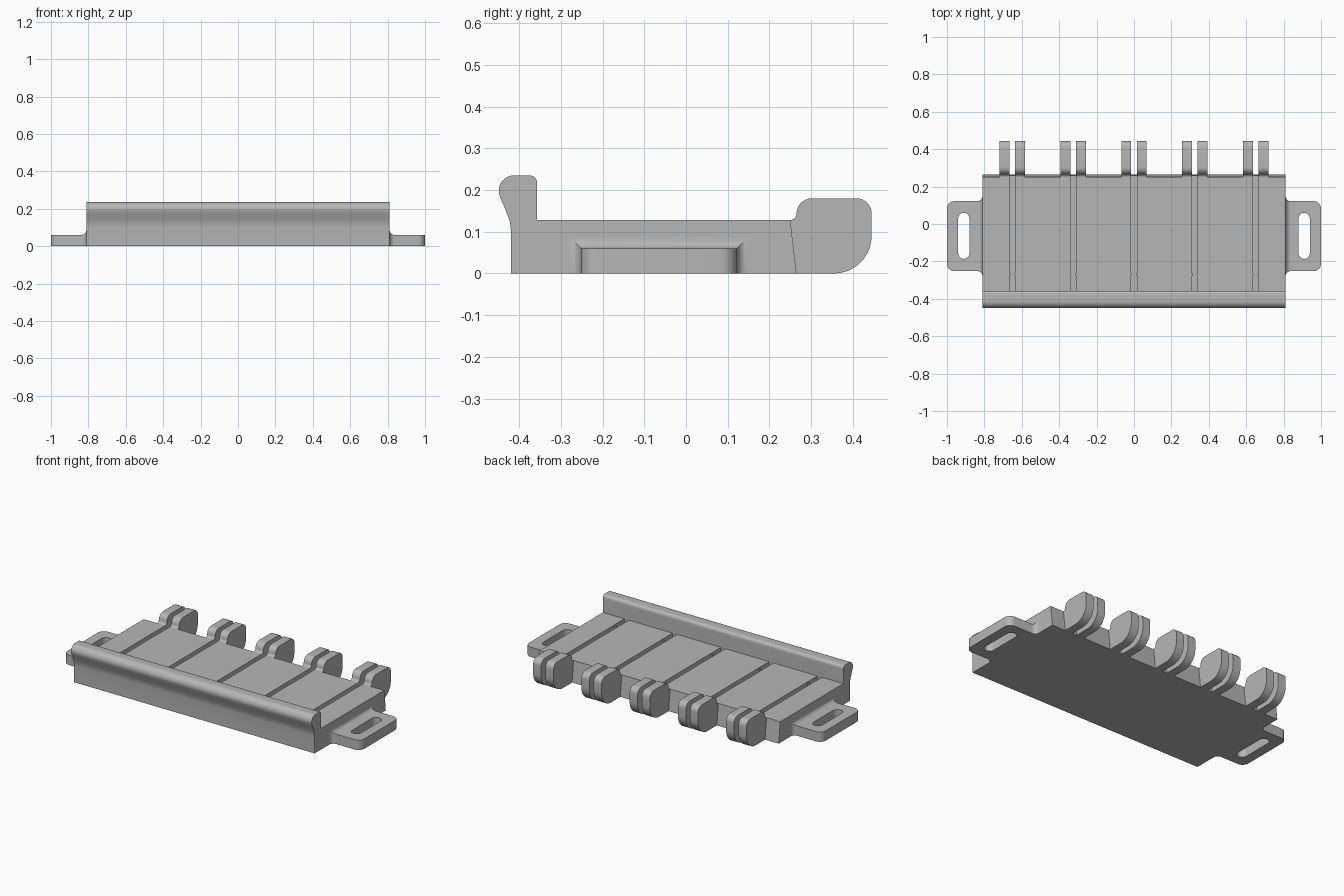
import bpy, bmesh
from math import sin, cos, radians, sqrt

cube = bpy.data.objects.get("Cube")
if cube:
    bpy.data.objects.remove(cube)

grey = bpy.data.materials.new("plain_grey")
grey.use_nodes = True
colour = (0.47, 0.47, 0.47, 1)
grey.diffuse_color = colour
grey.node_tree.nodes["Principled BSDF"].inputs["Base Color"].default_value = colour


def arc(cx, cy, r, a0, a1, n=10):
    return [(cx + r * cos(radians(a0 + (a1 - a0) * i / n)),
             cy + r * sin(radians(a0 + (a1 - a0) * i / n))) for i in range(n + 1)]


def loft(name, rings):
    """Skin a row of matching rings and close both ends."""
    bm = bmesh.new()
    rows = [[bm.verts.new(p) for p in ring] for ring in rings]
    n = len(rows[0])
    for a, b in zip(rows, rows[1:]):
        for i in range(n):
            j = (i + 1) % n
            bm.faces.new((a[i], a[j], b[j], b[i]))
    bm.faces.new(rows[0][::-1])
    bm.faces.new(rows[-1])
    bmesh.ops.recalc_face_normals(bm, faces=bm.faces)
    mesh = bpy.data.meshes.new(name)
    bm.to_mesh(mesh)
    bm.free()
    mesh.materials.append(grey)
    ob = bpy.data.objects.new(name, mesh)
    bpy.context.collection.objects.link(ob)
    return ob


def extrude_x(name, profile, x0, x1):
    return loft(name, [[(x, y, z) for y, z in profile] for x in (x0, x1)])


def cut(ob, cutter):
    mod = ob.modifiers.new("cut", "BOOLEAN")
    mod.operation = "DIFFERENCE"
    mod.solver = "EXACT"
    mod.object = cutter
    bpy.context.view_layer.objects.active = ob
    bpy.ops.object.modifier_apply(modifier=mod.name)
    bpy.data.objects.remove(cutter)


def smooth(ob):
    bpy.ops.object.select_all(action="DESELECT")
    ob.select_set(True)
    bpy.context.view_layer.objects.active = ob
    bpy.ops.object.shade_smooth_by_angle(angle=radians(30))


HALF = 0.81
TOP = 0.128
GAP = 0.015
stations = [0.325 * i for i in range(-2, 3)]

# Bed with the rolled lip along the front
bed = ([(0.265, 0), (0.25, TOP), (-0.357, TOP)]
       + arc(-0.375, 0.217, 0.018, 0, 90, 6)
       + arc(-0.412, 0.198, 0.037, 90, 190, 12)
       + [(-0.444, 0.178), (-0.436, 0.16), (-0.428, 0.14), (-0.422, 0.122),
          (-0.42, 0.105), (-0.42, 0)])
body = extrude_x("body", bed, -HALF, HALF)

# Narrow grooves running from the lip out through the back
for x in stations:
    box = [(-0.357, 0.05), (0.4, 0.05), (0.4, 0.2), (-0.357, 0.2)]
    cut(body, extrude_x("groove_cutter", box, x - GAP, x + GAP))
smooth(body)

# Paired rear fingers and the small detents in each groove
finger = ([(0.265, 0), (0.25, TOP)]
          + arc(0.25, 0.143, 0.015, -90, 0, 5)
          + arc(0.302, 0.143, 0.037, 180, 90, 8)
          + arc(0.409, 0.144, 0.036, 90, 0, 8)
          + arc(0.355, 0.09, 0.09, 0, -90, 14))
for n, x in enumerate(stations, 1):
    for side, word in ((-1, "right"), (1, "left")):
        smooth(extrude_x(f"finger_{n}_{word}", finger,
                         x + side * GAP, x + side * 0.068))
        bump = arc(x + side * GAP, -0.27, 0.006, 0, 330, 11)
        smooth(loft(f"detent_{n}_{word}",
                    [[(px, py, z) for px, py in bump] for z in (0.05, 0.12)]))

# Slotted mounting ears: rectangular sections flared at the root, rounded at the tip
FLARE, CORNER = 0.028, 0.04
sections = [(HALF - 0.02, FLARE, FLARE)]
for i in range(9):
    t = FLARE * (1 - cos(radians(90 * i / 8)))
    grow = FLARE - sqrt(max(0, FLARE ** 2 - (FLARE - t) ** 2))
    sections.append((HALF + t, grow, grow))
for i in range(9):
    a = radians(90 * i / 8)
    sections.append((1 - CORNER + CORNER * sin(a), -CORNER * (1 - cos(a)), 0))

slot = arc(0.91, 0.03, 0.03, 0, 180) + arc(0.91, -0.157, 0.03, 180, 360)
for side, word in ((-1, "right"), (1, "left")):
    rings = [[(side * x, -0.252 - g, 0), (side * x, 0.122 + g, 0),
              (side * x, 0.122 + g, 0.06 + h), (side * x, -0.252 - g, 0.06 + h)]
             for x, g, h in sections]
    ear = loft(f"mounting_ear_{word}", rings)
    cut(ear, loft("slot_cutter",
                  [[(side * x, y, z) for x, y in slot] for z in (-0.1, 0.2)]))
    smooth(ear)
